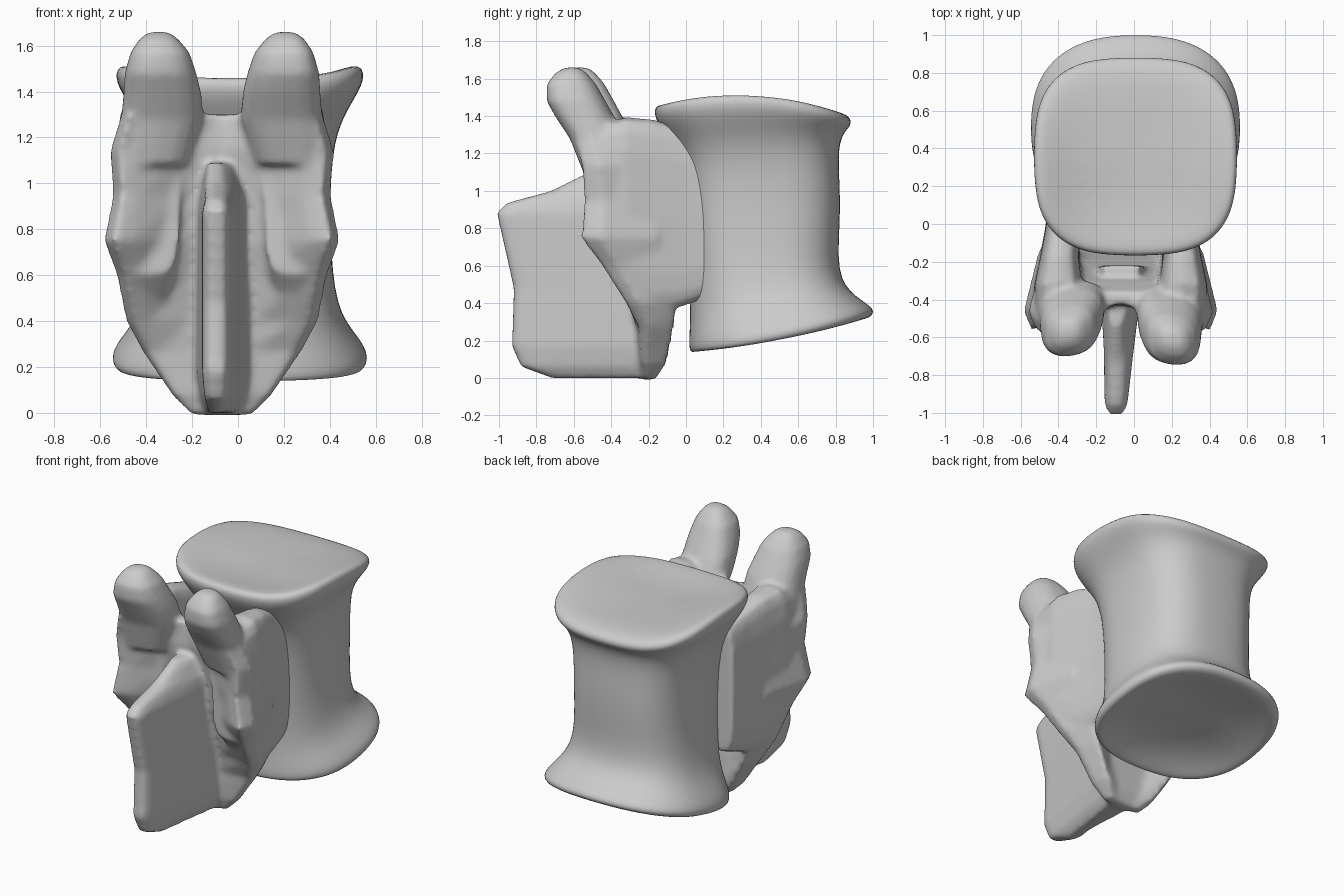
import bpy, bmesh, math

if "Cube" in bpy.data.objects:
    bpy.data.objects.remove(bpy.data.objects["Cube"])

MID = -0.07  # symmetry line of the rear arch


def loft(bm, rings):
    """Skin a stack of equal-length point rings and close both ends."""
    vs = [[bm.verts.new(p) for p in r] for r in rings]
    n = len(vs[0])
    faces = []
    for a, b in zip(vs, vs[1:]):
        for i in range(n):
            j = (i + 1) % n
            faces.append(bm.faces.new((a[i], a[j], b[j], b[i])))
    faces.append(bm.faces.new(vs[0][::-1]))
    faces.append(bm.faces.new(vs[-1]))
    bmesh.ops.recalc_face_normals(bm, faces=faces)


def finish(bm, name):
    me = bpy.data.meshes.new(name)
    bm.to_mesh(me)
    bm.free()
    for p in me.polygons:
        p.use_smooth = True
    ob = bpy.data.objects.new(name, me)
    bpy.context.collection.objects.link(ob)
    return ob


def spow(v, e):
    return math.copysign(abs(v) ** e, v)


def oval(x0, x1, y0, y1, z, e=0.8, n=16, shear=0.0):
    cx, cy, rx, ry = (x0 + x1) / 2, (y0 + y1) / 2, (x1 - x0) / 2, (y1 - y0) / 2
    pts = []
    for k in range(n):
        t = 2 * math.pi * k / n
        dx = rx * spow(math.cos(t), e)
        pts.append((cx + dx, cy + ry * spow(math.sin(t), e) + shear * dx, z))
    return pts


# Main body: waisted drum with flared saddle-shaped rims and dished ends
# z back, z middle, z front, y back, y front, half width, squareness
BODY = [
    (.27, .28, .32, .30, .72, .22, .9), (.20, .23, .31, .12, .92, .46, .85),
    (.12, .19, .32, .03, .99, .54, .82), (.16, .25, .37, .01, 1.02, .575, .82),
    (.28, .36, .43, .02, .91, .48, .78), (.42, .50, .55, .02, .80, .41, .75),
    (.90, .90, .90, .00, .835, .39, .7), (1.15, 1.20, 1.20, -.03, .81, .41, .7),
    (1.28, 1.34, 1.31, -.10, .84, .48, .7), (1.38, 1.45, 1.35, -.17, .89, .55, .68),
    (1.46, 1.525, 1.40, -.175, .88, .535, .68), (1.46, 1.50, 1.43, -.10, .80, .45, .7),
    (1.43, 1.44, 1.44, .10, .62, .25, .8),
]
bm = bmesh.new()
rings = []
for zb, zm, zf, yb, yf, a, e in BODY:
    ring = []
    for x, y, _ in oval(.008 - a, .008 + a, yb, yf, 0, e, 28):
        t = (y - yb) / (yf - yb)
        z = zb * (1 - t) * (1 - 2 * t) + zm * 4 * t * (1 - t) + zf * t * (2 * t - 1)
        ring.append((x, y, z))
    rings.append(ring)
loft(bm, rings)
body = finish(bm, "vertebral_body")
body.modifiers.new("smooth", 'SUBSURF').levels = 2
body.modifiers["smooth"].render_levels = 2

bm = bmesh.new()

# Lamina: curved plate behind the canal
# z, half width, y rear middle, y rear side, y front side, y front middle
LAMINA = [
    (-.01, .13, -.23, -.22, -.16, -.17), (.08, .22, -.26, -.24, -.10, -.13),
    (.27, .35, -.27, -.25, -.06, -.14), (.40, .42, -.28, -.32, -.04, -.16),
    (.60, .46, -.31, -.45, -.10, -.19), (.75, .515, -.34, -.565, -.15, -.22),
    (.95, .475, -.38, -.545, -.15, -.26), (1.14, .49, -.43, -.56, -.18, -.30),
    (1.30, .44, -.42, -.60, -.25, -.36),
]
rings = []
for z, w, ym, yl, fl, fm in LAMINA:
    half = [(.35 * w, ym + .25 * (yl - ym)), (.75 * w, ym + .85 * (yl - ym)),
            (.92 * w, yl), (w, yl * .75 + fl * .25), (.85 * w, fl), (.4 * w, fm)]
    ring = [(MID, ym, z)] + [(MID + x, y, z) for x, y in half]
    ring += [(MID, fm, z)] + [(MID - x, y, z) for x, y in half[::-1]]
    rings.append(ring)
loft(bm, rings)

# Pedicles and articular horns, one per side
# pedicle: y, inner x, outer x, z low, z high
PEDICLE = [(.15, .18, .38, .44, 1.30), (-.02, .21, .40, .38, 1.34),
           (-.18, .22, .43, .37, 1.385), (-.32, .20, .46, .45, 1.395),
           (-.45, .18, .46, .60, 1.36)]
# horn: z, inner x, outer x, y rear, y front
HORN = [(1.08, .14, .46, -.54, -.30), (1.28, .08, .44, -.62, -.33),
        (1.40, .09, .43, -.70, -.385), (1.48, .11, .425, -.745, -.43),
        (1.57, .14, .40, -.745, -.48), (1.63, .19, .36, -.70, -.53),
        (1.66, .23, .32, -.65, -.57)]
for s in (1, -1):
    loft(bm, [[(MID + s * p[0], y, p[1]) for p in oval(a, b, z0, z1, 0, .5)]
              for y, a, b, z0, z1 in PEDICLE])
    back = .045 if s < 0 else 0
    loft(bm, [[(MID + s * p[0], p[1] + back * min(1, (z - 1.08) * 3), z)
               for p in oval(a, b, y0, y1, z, .8, 16, -.12)]
              for z, a, b, y0, y1 in HORN])

# Spinous process: thin blade, leaning slightly to one side at the tip
# z, y of rear edge, tip half width, root half width
SPINE = [(.00, -.72, .035, .07), (.06, -.88, .05, .10), (.17, -.93, .06, .12),
         (.48, -.92, .06, .12), (.88, -1.01, .06, .12), (.935, -.96, .045, .12),
         (1.0, -.72, .045, .12), (1.09, -.54, .04, .10)]
rings = []
for z, yp, ht, hr in SPINE:
    ym = yp + .45 * (-.22 - yp)
    tip, mid, root = -.095, -.08, -.065
    hm = .5 * (ht + hr) - .01
    rings.append([(tip - ht * .6, yp, z), (tip + ht * .6, yp, z),
                  (tip + ht, yp + .05, z), (mid + hm, ym, z), (root + hr, -.22, z),
                  (root - hr, -.22, z), (mid - hm, ym, z), (tip - ht, yp + .05, z)])
loft(bm, rings)

# Fuse the arch parts into one soft bony surface
arch = finish(bm, "rear_arch")
rm = arch.modifiers.new("fuse", 'REMESH')
rm.mode = 'VOXEL'
rm.voxel_size = 0.016
rm.use_smooth_shade = True
sm = arch.modifiers.new("soften", 'SMOOTH')
sm.factor = 0.5
sm.iterations = 10
